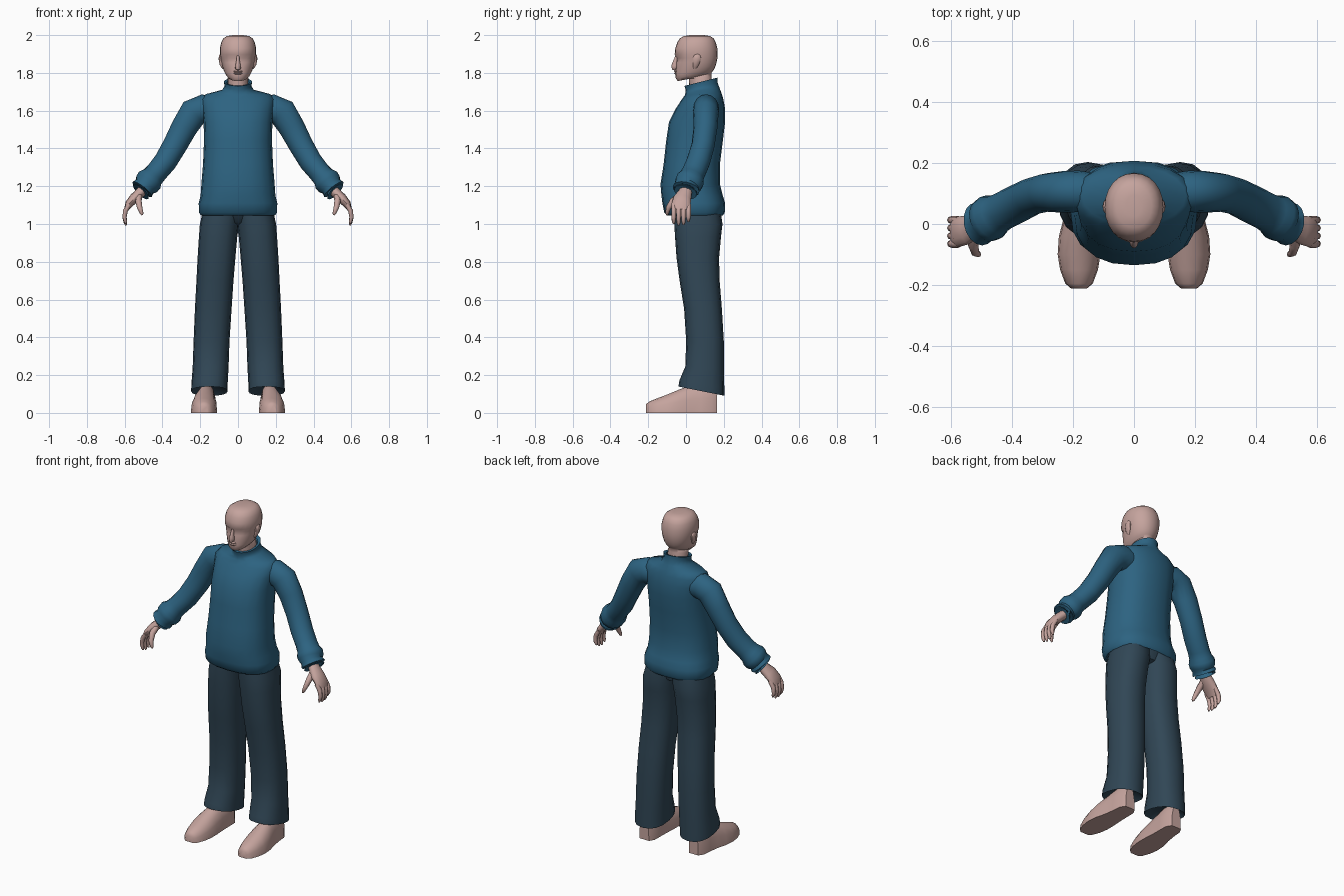
import bpy, bmesh, math
from mathutils import Vector


def material(name, rgb):
    m = bpy.data.materials.new(name)
    m.diffuse_color = (*rgb, 1)
    return m


SKIN = material("skin", (0.56, 0.37, 0.34))
WOOL = material("blue_wool", (0.026, 0.125, 0.22))
CLOTH = material("dark_cloth", (0.030, 0.062, 0.092))


def skin_rings(name, rings, mat, mirror=False):
    """Join closed rings of points into a capped, smooth-shaded shell."""
    bm = bmesh.new()
    rows = [[bm.verts.new(p) for p in ring] for ring in rings]
    n = len(rows[0])
    for a, b in zip(rows, rows[1:]):
        for i in range(n):
            j = (i + 1) % n
            bm.faces.new((a[i], a[j], b[j], b[i]))
    bm.faces.new(rows[0][::-1])
    bm.faces.new(rows[-1])
    bmesh.ops.recalc_face_normals(bm, faces=bm.faces)
    me = bpy.data.meshes.new(name)
    bm.to_mesh(me)
    bm.free()
    me.materials.append(mat)
    ob = bpy.data.objects.new(name, me)
    bpy.context.collection.objects.link(ob)
    if mirror:
        m = ob.modifiers.new("mirror", "MIRROR")
        m.use_mirror_merge = False
    bpy.ops.object.select_all(action='DESELECT')
    ob.select_set(True)
    bpy.context.view_layer.objects.active = ob
    bpy.ops.object.shade_smooth_by_angle(angle=math.radians(50))
    return ob


def power(v, e):
    return math.copysign(abs(v) ** e, v)


def level_ring(cx, z, front, back, rx, tilt=0, e=1.0, n=20):
    """Horizontal ring between two y limits; tilt raises the back."""
    cy, ry = (front + back) / 2, (back - front) / 2
    pts = []
    for i in range(n):
        t = math.tau * i / n
        y = ry * power(math.sin(t), e)
        pts.append((cx + rx * power(math.cos(t), e), cy + y, z + tilt * y))
    return pts


def tube(name, path, mat, mirror=True, n=12):
    """Tube along x, y, z points with in-plane and depth radii."""
    c = [Vector(p[:3]) for p in path]
    rings = []
    for k, p in enumerate(path):
        t = (c[min(k + 1, len(c) - 1)] - c[max(k - 1, 0)]).normalized()
        u = t.cross(Vector((0, 1, 0))).normalized()
        v = u.cross(t)
        rings.append([c[k] + u * p[3] * math.cos(math.tau * i / n)
                      + v * p[4] * math.sin(math.tau * i / n) for i in range(n)])
    return skin_rings(name, rings, mat, mirror)


# Sweater body with rolled hem and turtleneck: z, front, back, half width, tilt, roundness
sweater = [
    (1.07, -0.07, 0.18, 0.17, 0, 0.8), (1.045, -0.095, 0.195, 0.195, 0, 0.8),
    (1.06, -0.115, 0.205, 0.207, 0, 0.8), (1.11, -0.125, 0.207, 0.208, 0, 0.8),
    (1.15, -0.13, 0.195, 0.198, 0, 0.85), (1.21, -0.135, 0.18, 0.194, 0, 0.85),
    (1.32, -0.118, 0.18, 0.185, 0, 0.85), (1.44, -0.105, 0.195, 0.18, 0, 0.85),
    (1.54, -0.09, 0.207, 0.182, 0, 0.85), (1.61, -0.055, 0.207, 0.19, 0, 0.9),
    (1.66, -0.022, 0.198, 0.195, 0, 0.95), (1.688, -0.005, 0.188, 0.17, 0.05, 1),
    (1.708, -0.003, 0.178, 0.085, 0.12, 1), (1.73, -0.003, 0.168, 0.071, 0.2, 1),
    (1.753, -0.008, 0.168, 0.075, 0.25, 1), (1.75, 0.01, 0.15, 0.06, 0.25, 1),
    (1.72, 0.02, 0.14, 0.05, 0.2, 1),
]
skin_rings("sweater_body", [level_ring(0, z, f, b, w, s, e)
                            for z, f, b, w, s, e in sweater], WOOL)

# Sleeves ending in a bulging cuff
tube("sleeve", [
    (0.12, 0.105, 1.605, 0.06, 0.06), (0.18, 0.107, 1.61, 0.077, 0.068),
    (0.235, 0.105, 1.59, 0.077, 0.068), (0.285, 0.103, 1.51, 0.069, 0.063),
    (0.335, 0.09, 1.415, 0.064, 0.061), (0.385, 0.065, 1.33, 0.061, 0.063),
    (0.43, 0.042, 1.275, 0.058, 0.063), (0.452, 0.03, 1.25, 0.06, 0.066),
    (0.468, 0.022, 1.232, 0.072, 0.076), (0.483, 0.012, 1.212, 0.069, 0.074),
    (0.493, 0.005, 1.20, 0.058, 0.066), (0.507, 0, 1.183, 0.064, 0.072),
    (0.515, -0.003, 1.172, 0.056, 0.064), (0.50, 0.003, 1.19, 0.035, 0.04),
], WOOL, n=16)

# Trouser legs: z, inner x, outer x, front, back, tilt
legs = [
    (0.15, 0.085, 0.22, 0.0, 0.17, -0.2), (0.115, 0.055, 0.248, -0.04, 0.203, -0.2),
    (0.15, 0.055, 0.247, -0.035, 0.203, -0.18), (0.24, 0.05, 0.24, -0.004, 0.2, -0.05),
    (0.38, 0.045, 0.235, 0.001, 0.2, 0), (0.55, 0.034, 0.228, -0.01, 0.19, 0),
    (0.70, 0.024, 0.22, -0.034, 0.178, 0), (0.82, 0.014, 0.214, -0.05, 0.175, 0),
    (0.93, 0.004, 0.207, -0.058, 0.185, 0), (1.0, -0.005, 0.202, -0.062, 0.193, 0),
    (1.09, -0.02, 0.18, -0.06, 0.18, 0),
]
skin_rings("trouser_leg", [level_ring((i + o) / 2, z, f, b, (o - i) / 2, s, 0.85, 16)
                           for z, i, o, f, b, s in legs], CLOTH, True)
skin_rings("trouser_seat", [level_ring(0, z, f, b, w) for z, f, b, w in
                            [(0.985, 0.03, 0.1, 0.03), (1.01, -0.03, 0.16, 0.12),
                             (1.09, -0.06, 0.18, 0.17)]], CLOTH)

# Feet: y, centre x, half width, height, with a flat sole
feet = [
    (-0.212, 0.18, 0.025, 0.045), (-0.195, 0.18, 0.045, 0.06), (-0.15, 0.18, 0.062, 0.078),
    (-0.10, 0.18, 0.07, 0.097), (-0.04, 0.178, 0.068, 0.122), (0.02, 0.172, 0.058, 0.145),
    (0.08, 0.168, 0.053, 0.16), (0.135, 0.166, 0.05, 0.16), (0.165, 0.166, 0.032, 0.14),
]
skin_rings("foot", [[(cx + w * math.cos(math.tau * i / 16), y,
                      h * max(0, math.sin(math.tau * i / 16)) ** 0.75) for i in range(16)]
                    for y, cx, w, h in feet], SKIN, True)

# Hands: palm, four curled fingers and a thumb
tube("palm", [(0.485, 0.01, 1.205, 0.026, 0.034), (0.515, -0.004, 1.168, 0.027, 0.036),
              (0.55, -0.02, 1.135, 0.027, 0.048), (0.578, -0.026, 1.105, 0.021, 0.05),
              (0.592, -0.028, 1.075, 0.012, 0.046)], SKIN)
for k in range(4):
    y, d = -0.065 + 0.026 * k, (0.008, 0, 0.003, 0.018)[k]
    tube("finger", [(0.575, y, 1.105, 0.012, 0.013), (0.596, y, 1.07, 0.013, 0.013),
                    (0.601, y, 1.035, 0.011, 0.012), (0.596, y, 1.006 + d, 0.009, 0.01),
                    (0.592, y, 0.993 + d, 0.004, 0.005)], SKIN, n=8)
tube("thumb", [(0.525, -0.03, 1.15, 0.018, 0.02), (0.527, -0.07, 1.12, 0.017, 0.018),
               (0.52, -0.093, 1.085, 0.014, 0.014), (0.509, -0.1, 1.055, 0.009, 0.009),
               (0.506, -0.1, 1.047, 0.004, 0.004)], SKIN, n=8)

# Neck and head, with a jaw shelf, eye sockets and brow
head = [
    (1.70, 0.02, 0.14, 0.052, 0), (1.775, 0.015, 0.135, 0.055, 0.1),
    (1.778, -0.043, 0.135, 0.05, 0.24), (1.79, -0.054, 0.142, 0.064, 0.2),
    (1.807, -0.056, 0.149, 0.073, 0.12), (1.83, -0.053, 0.156, 0.082, 0.05),
    (1.855, -0.052, 0.162, 0.088, 0), (1.878, -0.05, 0.166, 0.092, 0),
    (1.897, -0.06, 0.167, 0.095, 0), (1.93, -0.057, 0.166, 0.096, 0),
    (1.96, -0.047, 0.158, 0.089, 0), (1.982, -0.033, 0.147, 0.078, 0),
    (1.995, -0.012, 0.128, 0.058, 0), (2.0, 0.025, 0.095, 0.025, 0),
]
rings = [level_ring(0, z, f, b, w, s, 0.94, 24) for z, f, b, w, s in head]
for i in (16, 17, 19, 20):
    x, y, z = rings[7][i]
    rings[7][i] = (x, y + 0.007, z)
skin_rings("head", rings, SKIN)
tube("nose", [(0, -0.046, 1.895, 0.007, 0.009), (0, -0.055, 1.865, 0.009, 0.012),
              (0, -0.06, 1.838, 0.014, 0.019), (0, -0.058, 1.824, 0.015, 0.018),
              (0, -0.052, 1.82, 0.008, 0.01)], SKIN, False, 10)
for z in (1.798, 1.808):
    tube("lip", [(0, -0.05, z - 0.005, 0.018, 0.006), (0, -0.052, z, 0.024, 0.011),
                 (0, -0.05, z + 0.005, 0.018, 0.006)], SKIN, False, 12)
tube("ear", [(0.078, 0.047, 1.825, 0.007, 0.009), (0.087, 0.052, 1.845, 0.010, 0.017),
             (0.092, 0.058, 1.875, 0.011, 0.023), (0.092, 0.06, 1.892, 0.008, 0.018),
             (0.09, 0.06, 1.9, 0.004, 0.008)], SKIN, n=10)
